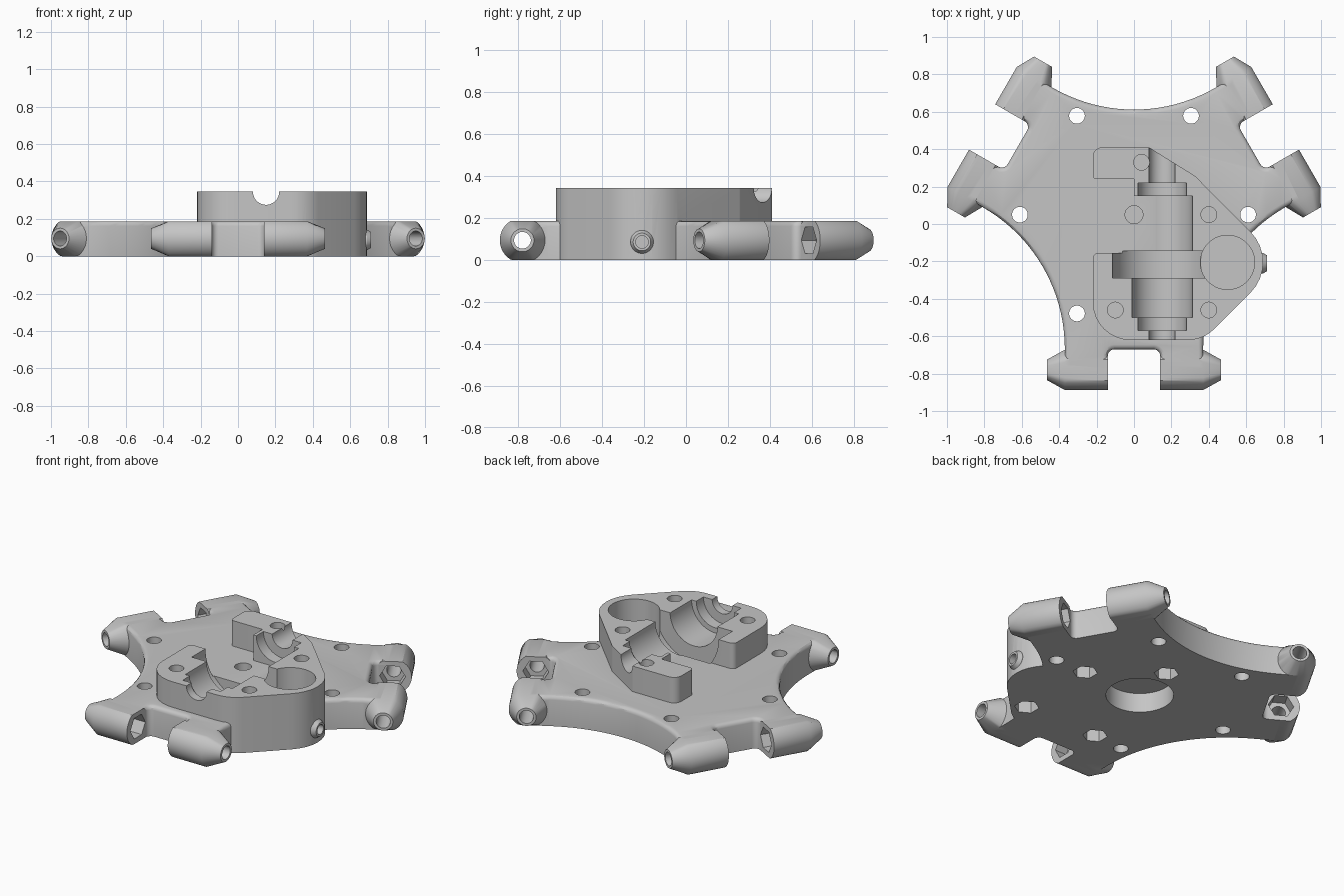
import bpy, bmesh, math
from mathutils import Matrix, Vector

cube = bpy.data.objects.get("Cube")
if cube:
    bpy.data.objects.remove(cube)

CENTRE = Vector((0, 0.05, 0))
PLATE_Z, TOP_Z, ROD_Z = 0.187, 0.345, 0.095

grey = bpy.data.materials.new("matte_grey")
grey.use_nodes = True
grey.diffuse_color = (0.56, 0.56, 0.56, 1)
grey.node_tree.nodes["Principled BSDF"].inputs["Base Color"].default_value = (0.56, 0.56, 0.56, 1)


def finish(name, bm):
    bmesh.ops.recalc_face_normals(bm, faces=bm.faces)
    mesh = bpy.data.meshes.new(name)
    bm.to_mesh(mesh)
    bm.free()
    mesh.materials.append(grey)
    ob = bpy.data.objects.new(name, mesh)
    bpy.context.collection.objects.link(ob)
    return ob


def rounded(points, steps=8):
    """Turn (x, y, radius) corners into an outline with circular fillets."""
    out = []
    for i, (x, y, r) in enumerate(points):
        p = Vector((x, y, 0))
        if r == 0:
            out.append(p)
            continue
        a = (Vector((*points[i - 1][:2], 0)) - p).normalized()
        b = (Vector((*points[(i + 1) % len(points)][:2], 0)) - p).normalized()
        half = a.angle(b) / 2
        c = p + (a + b).normalized() * r / math.sin(half)
        reach = r / math.tan(half)
        start = (p + a * reach - c).normalized()
        end = (p + b * reach - c).normalized()
        out += [c + r * start.slerp(end, k / steps) for k in range(steps + 1)]
    return out


def prism(name, outline, z0, z1, bevel=0):
    bm = bmesh.new()
    face = bm.faces.new([bm.verts.new((p.x, p.y, z0)) for p in outline])
    top = bmesh.ops.extrude_face_region(bm, geom=[face])["geom"]
    bmesh.ops.translate(bm, vec=(0, 0, z1 - z0),
                        verts=[g for g in top if isinstance(g, bmesh.types.BMVert)])
    if bevel:
        rim = [e for e in bm.edges if all(v.co.z > z1 - 0.001 for v in e.verts)]
        bmesh.ops.bevel(bm, geom=rim, offset=bevel, segments=3, profile=0.5, affect='EDGES')
    return finish(name, bm)


def lathe(name, profile, matrix, sides=40, clamp=False):
    """Stack rings of (radius, height) along the matrix's z axis."""
    bm = bmesh.new()
    rings = []
    for r, h in profile:
        ring = []
        for k in range(sides):
            a = math.tau * (k + 0.5) / sides
            co = matrix @ Vector((r * math.cos(a), r * math.sin(a), h))
            if clamp:
                co.z = min(max(co.z, 0), PLATE_Z)
            ring.append(bm.verts.new(co))
        rings.append(ring)
    for low, high in zip(rings, rings[1:]):
        for k in range(sides):
            j = (k + 1) % sides
            bm.faces.new((low[k], low[j], high[j], high[k]))
    bm.faces.new(rings[0])
    bm.faces.new(rings[-1])
    return finish(name, bm)


def combine(body, other, operation):
    mod = body.modifiers.new("combine", 'BOOLEAN')
    mod.operation, mod.object, mod.solver = operation, other, 'EXACT'
    bpy.context.view_layer.objects.active = body
    bpy.ops.object.modifier_apply(modifier=mod.name)
    bpy.data.objects.remove(other)


def upright(x, y, r, z0, z1, sides=32):
    return lathe("hole_cutter", [(r, z0), (r, z1)], Matrix.Translation((x, y, 0)), sides)


# Three-armed plate with notched arms and concave sides
arm = rounded([(-0.37, -0.707, 0), (-0.37, -0.83, 0), (-0.14, -0.83, 0), (-0.14, -0.72, 0.035),
               (0.14, -0.72, 0.035), (0.14, -0.83, 0), (0.37, -0.83, 0), (0.37, -0.707, 0)], 5)
scoop = Vector((1.238, -0.715, 0))
for k in range(1, 20):
    a = math.radians(179.5 - 59 * k / 20)
    arm.append(scoop + 0.868 * Vector((math.cos(a), math.sin(a), 0)))
turns = [Matrix.Translation(CENTRE) @ Matrix.Rotation(math.tau * k / 3, 4, 'Z') for k in range(3)]
body = prism("effector_plate", [t @ p for t in turns for p in arm], 0, PLATE_Z, 0.025)

# Rod sockets: tapered barrels at both sides of every arm
sockets = [t @ Matrix.Translation((0, -0.83, ROD_Z)) @ Matrix.Rotation(s * math.pi / 2, 4, 'Y')
           for t in turns for s in (1, -1)]
for m in sockets:
    combine(body, lathe("socket", [(0.108, 0.14), (0.108, 0.37), (0.055, 0.465)], m, 40, True), 'UNION')

# Drive housing, open on one side
shape = rounded([(-0.22, 0.41, 0.05), (-0.22, 0.24, 0.02), (0, 0.24, 0), (0, 0.15, 0),
                 (0.15, 0.15, 0), (0.15, -0.155, 0), (-0.22, -0.155, 0.03), (-0.22, -0.62, 0.2),
                 (0.37, -0.62, 0.2), (0.785, -0.205, 0.23), (0.326, 0.257, 0.04), (0.08, 0.41, 0)])
combine(body, prism("housing", shape, 0, TOP_Z), 'UNION')

# Side nub
side = Matrix.Translation((0, -0.21, 0.087)) @ Matrix.Rotation(math.pi / 2, 4, 'Y')
combine(body, lathe("nub", [(0.055, 0.6), (0.055, 0.69), (0.042, 0.712)], side), 'UNION')

# Bores and nut traps of the rod sockets
cutters = []
for m in sockets:
    cutters.append(lathe("socket_bore", [(0.04, 0.1), (0.04, 0.5)], m, 24))
    cutters.append(lathe("socket_nut", [(0.073, 0.12), (0.073, 0.22)], m, 6))

# Stepped shaft bed and gear slot along y
shaft = Matrix.Translation((0.15, 0, TOP_Z)) @ Matrix.Rotation(-math.pi / 2, 4, 'X')
steps = [(0.07, -0.7), (0.07, -0.57), (0.13, -0.57), (0.13, -0.5), (0.162, -0.5),
         (0.162, 0.15), (0.13, 0.15), (0.13, 0.22), (0.07, 0.22), (0.07, 0.5)]
cutters.append(lathe("shaft_bed", steps, shaft, 48))
cutters.append(lathe("gear_slot", [(0.265, -0.29), (0.265, -0.145)], shaft, 48))

# Round well, centre recess and side hole
cutters.append(upright(0.5, -0.205, 0.145, 0.15, 0.5, 48))
cutters.append(upright(0, 0.05, 0.19, -0.1, 0.12, 48))
cutters.append(upright(0, 0.05, 0.048, 0.135, 0.3))
cutters.append(lathe("nub_hole", [(0.03, 0.6), (0.03, 0.8)], side, 24))

# Blind bolt holes above hexagonal nut traps
for x, y in ((0.4, 0.05), (0.04, 0.33), (0.4, -0.46), (-0.1, -0.46)):
    cutters.append(upright(x, y, 0.042, 0.095, 0.5))
    cutters.append(upright(x, y, 0.07, -0.1, 0.08, 6))

# Five through holes on a circle
for k in range(5):
    a = math.tau * k / 6
    cutters.append(upright(0.61 * math.cos(a), 0.05 + 0.61 * math.sin(a), 0.042, -0.1, 0.3))

for cutter in cutters:
    combine(body, cutter, 'DIFFERENCE')

bpy.ops.object.select_all(action='DESELECT')
body.select_set(True)
bpy.context.view_layer.objects.active = body
bpy.ops.object.shade_smooth_by_angle(angle=math.radians(30))
